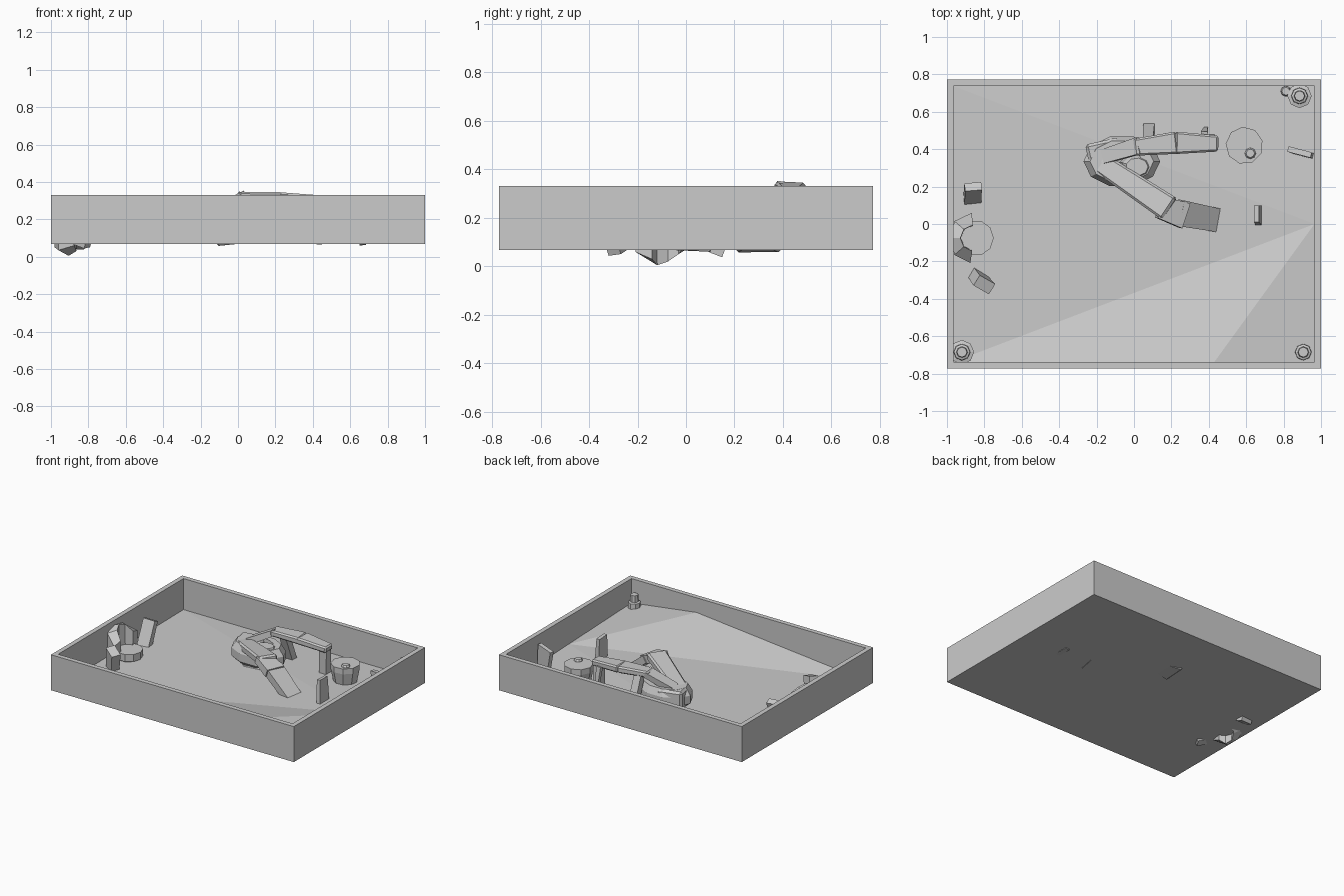
import bpy, bmesh
from math import cos, sin, radians
from mathutils import Vector

if "Cube" in bpy.data.objects:
    bpy.data.objects.remove(bpy.data.objects["Cube"])


def mesh(name, verts, faces):
    bm = bmesh.new()
    vs = [bm.verts.new(v) for v in verts]
    for f in faces:
        bm.faces.new([vs[i] for i in f])
    bmesh.ops.recalc_face_normals(bm, faces=bm.faces)
    me = bpy.data.meshes.new(name)
    bm.to_mesh(me)
    bm.free()
    ob = bpy.data.objects.new(name, me)
    bpy.context.collection.objects.link(ob)
    return ob


def bar(name, a, b, side, s0, s1, bevel=0.0):
    """Tapered block from a to b; s0 and s1 are (width along side, thickness)."""
    a, b = Vector(a), Vector(b)
    d = (b - a).normalized()
    side = Vector(side)
    side = (side - d * side.dot(d)).normalized()
    up = d.cross(side)
    verts = []
    for p, (w, t) in ((a, s0), (b, s1)):
        for i, j in ((-1, -1), (1, -1), (1, 1), (-1, 1)):
            verts.append(p + side * i * w / 2 + up * j * t / 2)
    ob = mesh(name, verts, [(0, 1, 2, 3), (4, 5, 6, 7)] +
              [(i, (i + 1) % 4, 4 + (i + 1) % 4, 4 + i) for i in range(4)])
    if bevel:
        m = ob.modifiers.new("chamfer", 'BEVEL')
        m.width, m.segments = bevel, 1
    return ob


def lathe(name, x, y, profile, n=9, closed=False, start=0, squash=1):
    """Faceted turned form from (radius, z) points, capped or a closed ring."""
    k = len(profile)
    verts = [(x + r * cos(radians(start + 360 * i / n)),
              y + r * squash * sin(radians(start + 360 * i / n)), z)
             for r, z in profile for i in range(n)]
    rows = range(k if closed else k - 1)
    faces = [(j * n + i, j * n + (i + 1) % n,
              (j + 1) % k * n + (i + 1) % n, (j + 1) % k * n + i)
             for j in rows for i in range(n)]
    if not closed:
        faces += [tuple(range(n)), tuple(range((k - 1) * n, k * n))]
    return mesh(name, verts, faces)


def pebble(name, p, r):
    return lathe(name, p[0], p[1], [(r, p[2] - r * 0.6), (r, p[2]),
                                    (r * 0.75, p[2] + r * 0.35)], 8)


# tray: outer shell, rim and inner walls
def loop(hx, hy, z):
    return [(-hx, -hy, z), (hx, -hy, z), (hx, hy, z), (-hx, hy, z)]


rings = [loop(1, .772, .067), loop(1, .772, .331), loop(.965, .737, .331), loop(.965, .737, .075)]
mesh("tray", sum(rings, []), [(0, 1, 2, 3), (12, 13, 14, 15)] +
     [(j * 4 + i, j * 4 + (i + 1) % 4, j * 4 + 4 + (i + 1) % 4, j * 4 + 4 + i)
      for j in range(3) for i in range(4)])

# uneven faceted ground, fanned from the right edge
mesh("ground", [(.965, 0, .125), (.965, .737, .10), (-.965, .737, .10),
                (-.965, -.737, .085), (.43, -.737, .222), (.965, -.737, .15)],
     [(0, i, i + 1) for i in range(1, 5)])

# central round base with a disc inside
lathe("round_base", -.065, .335, [(.13, .085), (.205, .14), (.205, .20), (.17, .25),
                                  (.11, .25), (.10, .12)], 10, True, 0, .68)
bar("base_keel", (-.11, .30, .085), (.06, .29, .10), (0, 1, 0), (.19, .055), (.12, .05), .01)
lathe("base_disc", .015, .305, [(.10, .1), (.08, .23), (.06, .26)], 9, squash=.8)
bar("base_block", (-.25, .37, .18), (-.07, .41, .18), (0, 1, 0), (.11, .14), (.11, .13), .015)

# upper arm with its raised beam and posts
bar("short_brace", (-.16, .36, .23), (.03, .42, .33), (0, 1, 0), (.075, .05), (.09, .04))
bar("raised_beam", (.0, .41, .325), (.23, .435, .32), (0, 1, 0), (.09, .045), (.12, .05), .01)
bar("raised_beam_tip", (.22, .434, .32), (.45, .43, .305), (0, 1, 0), (.12, .05), (.085, .045), .01)
bar("beam_post", (.41, .44, .30), (.40, .45, .07), (1, 0, 0), (.06, .055), (.055, .06))
bar("beam_spur", (.375, .48, .30), (.385, .51, .10), (1, 0, 0), (.035, .03), (.02, .02))
bar("rear_post", (.075, .44, .30), (.08, .52, .08), (1, 0, 0), (.055, .05), (.06, .05))

# lower arm, rising from the base and bending to the ground
bar("sloping_beam", (-.20, .34, .215), (.19, .08, .285), (.55, .83, 0), (.11, .06), (.14, .06), .012)
bar("arm_joint", (.14, .09, .285), (.27, .045, .235), (.2, 1, 0), (.12, .05), (.14, .06))
bar("dropping_beam", (.24, .06, .25), (.45, .02, .085), (.2, 1, 0), (.14, .055), (.125, .05))

# flat-topped stump with a pebble
lathe("stump", .59, .42, [(.075, .075), (.10, .20), (.10, .24)], 9, start=15)
pebble("stump_pebble", (.622, .378, .245), .03)

# standing slabs
bar("front_slab", (.668, .045, .064), (.655, .055, .285), (0, 1, 0), (.11, .035), (.09, .025))
bar("right_slab", (.91, .375, .08), (.885, .385, .265), (.95, -.25, 0), (.10, .03), (.13, .03))

# curved seat back, an arc of wedge blocks
arc = [95, 138, 180, 222, 262]
verts = []
for i, a in enumerate(arc):
    c, s = cos(radians(a)), sin(radians(a))
    top = (.25, .30, .31, .29, .23)[i]
    low = (.08, .05, .02, .005, .03)[i]
    for r, z in ((.065, low), (.135, low + .03), (.135, top - .02), (.07, top)):
        verts.append((max(-.98, -.855 + r * 1.05 * c), -.075 + r * s, z))
n = len(arc)
mesh("seat_back", verts, [(0, 1, 2, 3), tuple(range(4 * n - 4, 4 * n))] +
     [(4 * i + j, 4 * i + (j + 1) % 4, 4 * i + 4 + (j + 1) % 4, 4 * i + 4 + j)
      for i in range(n - 1) for j in range(4)])
lathe("seat", -.845, -.075, [(.075, .07), (.095, .10), (.095, .15)], 10)

# leaning side slabs beside the seat
bar("seat_slab_rear", (-.865, .12, .05), (-.86, .20, .26), (1, .1, 0), (.09, .055), (.09, .045))
bar("seat_slab_front", (-.84, -.275, .06), (-.80, -.325, .24), (.8, -.5, 0), (.08, .06), (.10, .065))

# stepped finials in three corners
for name, x, y in (("rear_right", .885, .685), ("front_right", .905, -.685),
                   ("front_left", -.92, -.685)):
    lathe(name + "_finial", x, y, [(.062, .08), (.065, .14), (.045, .145), (.043, .195),
                                   (.03, .20), (.027, .25)], 8)
pebble("corner_pebble", (.812, .71, .13), .028)
